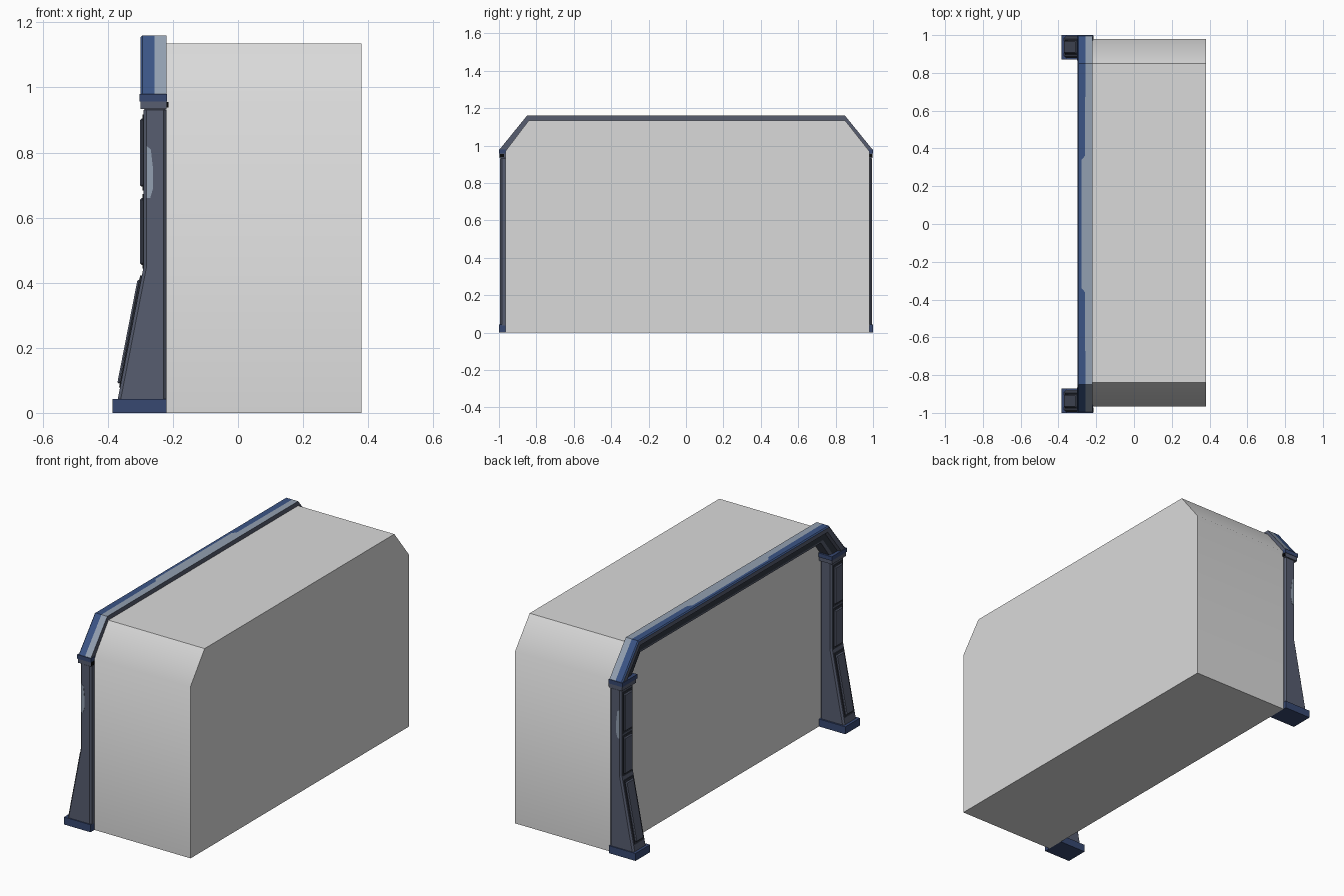
import bpy, bmesh, math

if "Cube" in bpy.data.objects:
    bpy.data.objects.remove(bpy.data.objects["Cube"])


def material(name, rgb):
    m = bpy.data.materials.new(name)
    m.diffuse_color = (*rgb, 1)
    m.use_nodes = True
    m.node_tree.nodes["Principled BSDF"].inputs["Base Color"].default_value = m.diffuse_color
    return m


GREY = material("plain light grey", (0.70, 0.70, 0.70))
STEEL = material("blue grey steel", (0.095, 0.110, 0.160))
BLUE = material("blue trim", (0.043, 0.090, 0.240))
NAVY = material("dark navy", (0.038, 0.065, 0.165))
PALE = material("pale worn steel", (0.29, 0.35, 0.44))
DARK = material("dark recess", (0.030, 0.036, 0.052))
BLACK = material("black", (0.002, 0.002, 0.002))


def finish(name, bm, mats):
    bmesh.ops.recalc_face_normals(bm, faces=bm.faces)
    me = bpy.data.meshes.new(name)
    bm.to_mesh(me)
    bm.free()
    for m in mats:
        me.materials.append(m)
    ob = bpy.data.objects.new(name, me)
    bpy.context.collection.objects.link(ob)
    return ob


def loft(name, rings, mats, seg_mats=None):
    """Skin a list of equal closed rings, capped at both ends."""
    bm = bmesh.new()
    vs = [[bm.verts.new(p) for p in r] for r in rings]
    n = len(rings[0])
    for a, b in zip(vs, vs[1:]):
        for i in range(n):
            j = (i + 1) % n
            f = bm.faces.new((a[i], a[j], b[j], b[i]))
            f.material_index = seg_mats[i] if seg_mats else 0
    bm.faces.new(vs[0])
    bm.faces.new(vs[-1][::-1])
    return finish(name, bm, mats)


def prism(name, profile, y0, y1, mat):
    """Extrude an x-z profile along y."""
    return loft(name, [[(x, y, z) for x, z in profile] for y in (y0, y1)], [mat])


def block(name, x0, x1, y0, y1, z0, z1, mat):
    return prism(name, [(x0, z0), (x1, z0), (x1, z1), (x0, z1)], y0, y1, mat)


def bevel(ob, width):
    m = ob.modifiers.new("bevel", "BEVEL")
    m.width = width
    m.segments = 1
    m.limit_method = "ANGLE"
    m.angle_limit = math.radians(50)


# Large plain block behind the frame
outline = [(-0.965, 0), (0.98, 0), (0.98, 0.97), (0.85, 1.135), (-0.84, 1.135), (-0.965, 0.97)]
body = loft("gateway_block", [[(x, y, z) for y, z in outline] for x in (-0.22, 0.38)], [GREY])
bpy.context.view_layer.objects.active = body
body.select_set(True)
bpy.ops.object.shade_smooth_by_angle(angle=math.radians(45))
body.select_set(False)

# Arched beam: outer point, inner point and paint edge for each station
half = [((0.34, 1.16), (0.34, 1.075), -0.278), ((0.36, 1.16), (0.36, 1.075), -0.26),
        ((0.85, 1.16), (0.805, 1.075), -0.257), ((1.0, 0.975), (0.88, 0.975), -0.257)]
stations = [((-o[0], o[1]), (-i[0], i[1]), e) for o, i, e in reversed(half)] + half
rings = []
for o, i, edge in stations:
    section = [(-0.22, 0), (edge, 0), (-0.294, 0), (-0.30, 0.07), (-0.30, 0.35),
               (-0.285, 0.45), (-0.285, 0.82), (-0.278, 1), (-0.22, 1)]
    rings.append([(x, o[0] + (i[0] - o[0]) * t, o[1] + (i[1] - o[1]) * t) for x, t in section])
loft("arch_beam", rings, [PALE, BLUE, STEEL, DARK], [0, 1, 1, 2, 2, 3, 2, 2, 2])


def front_x(z):
    """Front surface of a pillar at height z."""
    if z < 0.45:
        return -0.370 + (z - 0.04) / 0.41 * 0.080
    return -0.290


# Pillars, mirrored to both ends
for s, side in ((-1, "front"), (1, "rear")):
    shaft = [(-0.22, 0.03), (front_x(0.03), 0.03), (-0.29, 0.45), (-0.29, 0.94), (-0.22, 0.94)]
    bevel(prism(side + "_pillar", shaft, s * 0.88, s * 0.994, STEEL), 0.009)
    block(side + "_foot", -0.385, -0.22, s * 0.87, s * 1.0, 0, 0.042, NAVY)

    # Collar under the arch
    block(side + "_collar_lower", -0.300, -0.219, s * 0.872, s * 0.998, 0.934, 0.957, STEEL)
    block(side + "_collar_upper", -0.303, -0.218, s * 0.866, s * 1.0, 0.957, 0.980, NAVY)
    block(side + "_collar_back_plate", -0.219, -0.214, s * 0.972, s * 0.998, 0.938, 0.956, BLACK)

    # Raised panels on dark backing plates
    for k, (z0, z1) in enumerate(((0.09, 0.41), (0.455, 0.66), (0.695, 0.905))):
        for part, grow, lift, mat in (("backing", 0.012, 0.003, DARK), ("panel", 0.0, 0.011, STEEL)):
            a, b = z0 - grow, z1 + grow
            xa, xb = front_x(z0) - (grow * 0.195 if k == 0 else 0), front_x(z1)
            prof = [(xa + 0.01, a), (xa - lift, a), (xb - lift, b), (xb + 0.01, b)]
            p = prism(f"{side}_{part}_{k + 1}", prof, s * (0.902 - grow / 2), s * (0.972 + grow / 2), mat)
            if part == "panel":
                bevel(p, 0.005)

    # Worn patch on the outer side
    patch = [(-0.281, 0.66), (-0.270, 0.66), (-0.261, 0.69), (-0.261, 0.75), (-0.268, 0.81), (-0.281, 0.82)]
    prism(side + "_worn_patch", patch, s * 0.990, s * 0.9955, PALE)
